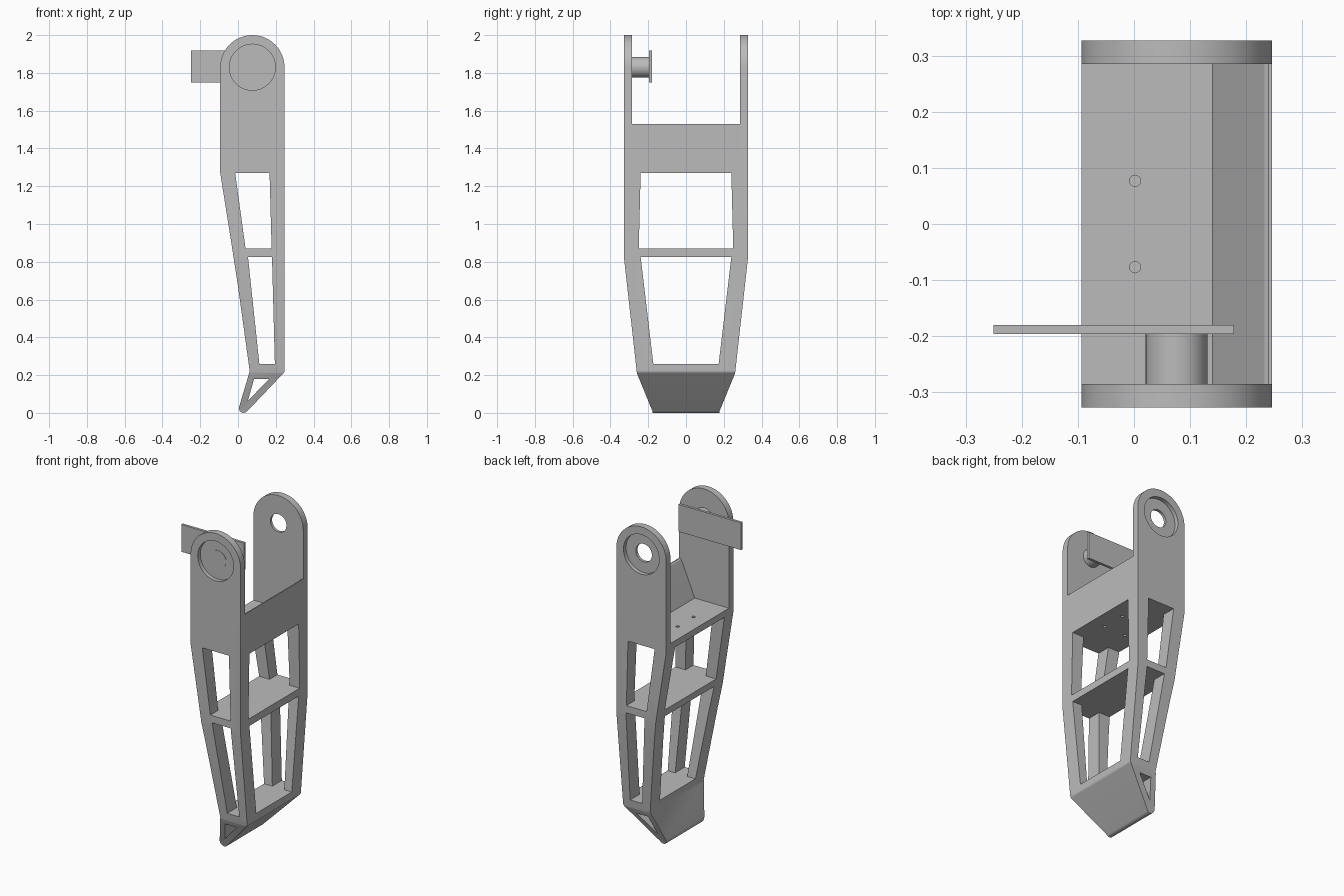
import bpy, bmesh, math
from mathutils import Vector

if "Cube" in bpy.data.objects:
    bpy.data.objects.remove(bpy.data.objects["Cube"])

grey = bpy.data.materials.new("plain grey")
grey.use_nodes = True
COLOR = (0.5, 0.5, 0.5, 1)
grey.diffuse_color = COLOR
grey.node_tree.nodes["Principled BSDF"].inputs["Base Color"].default_value = COLOR

PIVOT = (0.076, 1.83)


def prism(name, points, axis, low, high):
    """Extrude a flat profile: (x, z) along y, (y, z) along x, (x, y) along z."""
    place = {"x": lambda a, b: (low, a, b), "y": lambda a, b: (a, low, b),
             "z": lambda a, b: (a, b, low)}[axis]
    bm = bmesh.new()
    face = bm.faces.new([bm.verts.new(place(a, b)) for a, b in points])
    grown = bmesh.ops.extrude_face_region(bm, geom=[face])["geom"]
    shift = Vector([high - low if axis == c else 0 for c in "xyz"])
    bmesh.ops.translate(bm, vec=shift, verts=[g for g in grown if isinstance(g, bmesh.types.BMVert)])
    bmesh.ops.recalc_face_normals(bm, faces=bm.faces)
    mesh = bpy.data.meshes.new(name)
    bm.to_mesh(mesh)
    bm.free()
    obj = bpy.data.objects.new(name, mesh)
    bpy.context.collection.objects.link(obj)
    mesh.materials.append(grey)
    return obj


def arc(centre, radius, start, end, steps):
    angles = [math.radians(start + (end - start) * i / steps) for i in range(steps + 1)]
    return [(centre[0] + radius * math.cos(t), centre[1] + radius * math.sin(t)) for t in angles]


def disc(centre, radius, steps=48):
    return arc(centre, radius, 0, 360, steps)[:-1]


def combine(target, tool, operation="DIFFERENCE"):
    mod = target.modifiers.new("cut", "BOOLEAN")
    mod.operation, mod.object, mod.solver = operation, tool, "EXACT"
    bpy.context.view_layer.objects.active = target
    bpy.ops.object.modifier_apply(modifier=mod.name)
    bpy.data.objects.remove(tool)


def smooth(obj):
    bpy.ops.object.select_all(action="DESELECT")
    obj.select_set(True)
    bpy.context.view_layer.objects.active = obj
    bpy.ops.object.shade_smooth_by_angle(angle=math.radians(25))


# Leg body: front silhouette trimmed by the side silhouette
front = arc(PIVOT, 0.17, 0, 180, 40)
front += [(-0.094, 1.27), (-0.04, 0.93), (0.0, 0.67), (0.062, 0.22)]
front += arc((0.03, 0.025), 0.025, 165, 315, 10)
front += arc((0.226, 0.224), 0.02, 315, 360, 5)
frame = prism("leg_frame", front, "y", -0.34, 0.34)
half = [(0.175, -0.01), (0.178, 0.01), (0.26, 0.21), (0.327, 0.81), (0.327, 2.1)]
side = half + [(-y, z) for y, z in reversed(half)]
combine(frame, prism("side_trim", side, "x", -0.5, 0.5), "INTERSECT")

# Gap between the arms, leaving a sloped wall and a floor
gap = [(-0.3, 1.31), (0.14, 1.31), (0.228, 1.515), (0.233, 1.525), (0.24, 1.53),
       (0.4, 1.53), (0.4, 2.2), (-0.3, 2.2)]
combine(frame, prism("arm_gap", gap, "y", -0.285, 0.285))

# Windows cut through from front to back
for outline in (
    [(-0.015, 1.27), (0.167, 1.27), (0.178, 0.87), (0.04, 0.87)],
    [(0.053, 0.825), (0.18, 0.825), (0.195, 0.26), (0.113, 0.26)],
    [(0.085, 0.18), (0.165, 0.18), (0.052, 0.063)],
):
    combine(frame, prism("front_window", outline, "y", -0.5, 0.5))

# Windows cut through from side to side
for top, bottom, z_top, z_bottom in ((0.24, 0.25, 1.27, 0.87), (0.24, 0.173, 0.825, 0.26)):
    outline = [(-top, z_top), (top, z_top), (bottom, z_bottom), (-bottom, z_bottom)]
    combine(frame, prism("side_window", outline, "x", -0.5, 0.5))

# Bearing recesses on the outer arm faces, with a pivot hole through both
for sign in (-1, 1):
    low, high = sorted((sign * 0.302, sign * 0.4))
    combine(frame, prism("recess", disc(PIVOT, 0.122), "y", low, high))
combine(frame, prism("pivot_hole", disc(PIVOT, 0.055), "y", -0.5, 0.5))

# Screw holes in the floor
for y in (-0.077, 0.077):
    combine(frame, prism("screw_hole", disc((0.002, y), 0.01, 16), "z", 1.2, 1.4))
    combine(frame, prism("screw_hole", disc((0.15, y), 0.01, 16), "z", 1.2, 1.3))
smooth(frame)

# Shaft through the front arm, carrying a flat horn
shaft = prism("pivot_shaft", disc(PIVOT, 0.0551), "y", -0.304, -0.19)
smooth(shaft)
horn = [(-0.25, 1.75), (0.178, 1.75), (0.178, 1.918), (-0.25, 1.918)]
prism("horn_plate", horn, "y", -0.196, -0.18)
